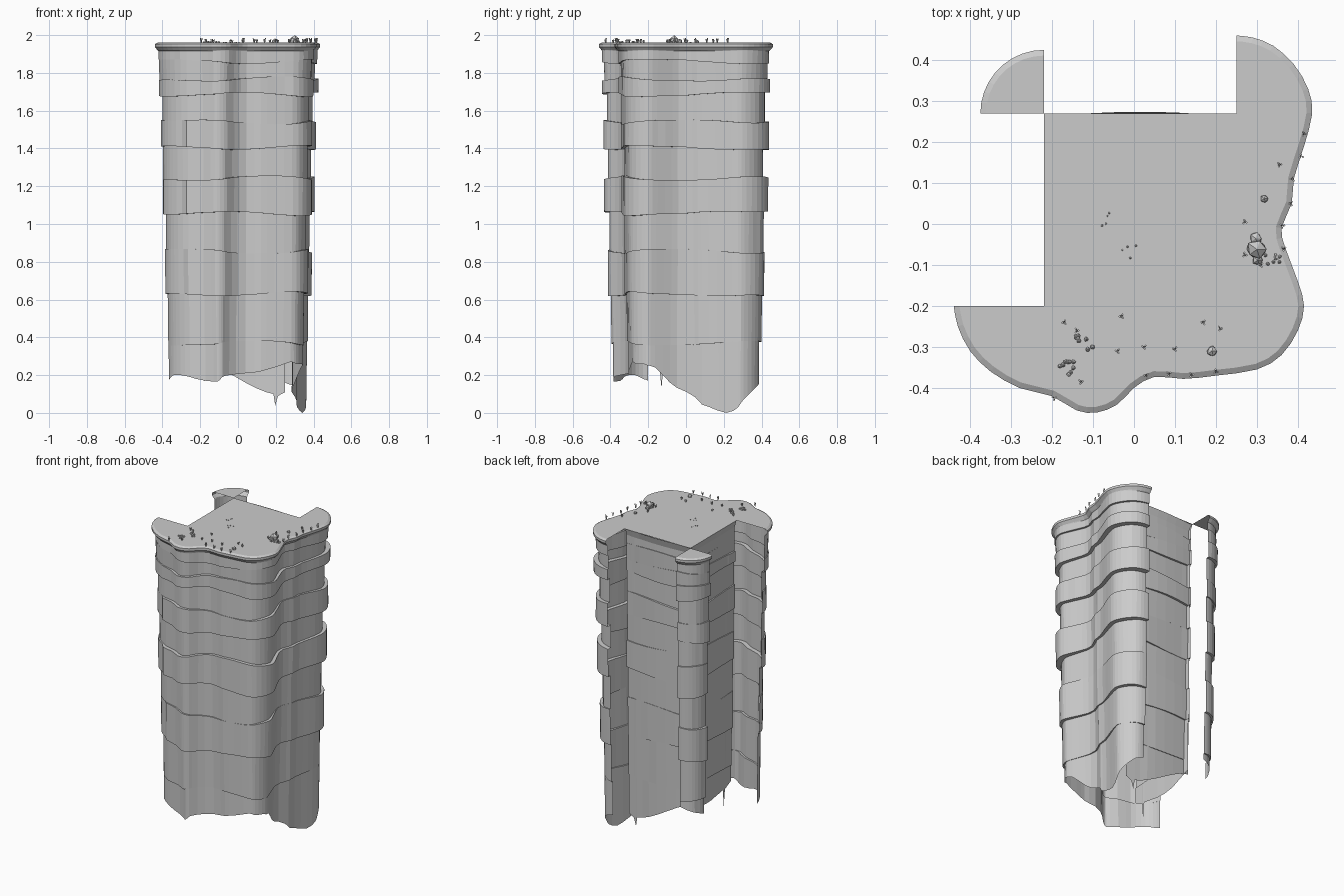
import bpy, bmesh, math, random
from mathutils import Vector

random.seed(4)
if "Cube" in bpy.data.objects:
    bpy.data.objects.remove(bpy.data.objects["Cube"])

stone = bpy.data.materials.new("grey_stone")
stone.use_nodes = True
GREY = (0.6, 0.6, 0.6, 1)
stone.diffuse_color = GREY
stone.node_tree.nodes["Principled BSDF"].inputs["Base Color"].default_value = GREY

TOP = 1.96


def finish(name, bm):
    mesh = bpy.data.meshes.new(name)
    bm.to_mesh(mesh)
    bm.free()
    mesh.materials.append(stone)
    obj = bpy.data.objects.new(name, mesh)
    bpy.context.collection.objects.link(obj)
    return obj


def smooth_path(path):
    """Insert a curved midpoint between neighbouring points."""
    pts = [Vector(p) for p in path]
    result = []
    for i in range(len(pts) - 1):
        before, after = pts[max(i - 1, 0)], pts[min(i + 2, len(pts) - 1)]
        result += [pts[i], (pts[i] + pts[i + 1]) * 0.5625 - (before + after) * 0.0625]
    return result + [pts[-1]]


def normals(path):
    result = []
    for i in range(len(path)):
        a, b = path[max(i - 1, 0)], path[min(i + 1, len(path) - 1)]
        result.append(Vector((b[1] - a[1], a[0] - b[0])).normalized())
    # The ends are cut straight along an axis
    for i in (0, -1):
        x, y = result[i]
        result[i] = Vector((math.copysign(1, x), 0) if abs(x) > abs(y) else (0, math.copysign(1, y)))
    return result


# Layer boundaries and how far each rock layer sticks out
LEVELS = [1.86, 1.77, 1.685, 1.54, 1.405, 1.245, 1.055, 0.855, 0.63, 0.37]
BULGE = [0, 0.006, 0.02, 0, 0.022, 0.002, 0.022, 0.002, 0.016, 0.004, 0]


def taper(z):
    return 0.02 + 0.052 * (1 - z / TOP) + 0.012 * min(1, (TOP - z) * 4)


def layered_wall(name, path, depth=1.0, lip=True):
    """Stacked strips of rock following a plan path; third value is the bottom edge."""
    norm, rings = normals(path), []
    if lip:
        for z, inset in ((TOP, 0.014), (1.952, 0), (1.937, 0), (1.92, 0.014)):
            rings.append([(z, inset)] * len(path))
    else:
        rings.append([(TOP, 0)] * len(path))
    count = len(LEVELS) + 1
    for k in range(count):
        phase = random.uniform(0, 6)
        cut = random.randrange(len(path))
        step = random.choice((-0.005, 0.004, 0.006))
        upper, lower = [], []
        for i, (x, y, low) in enumerate(path):
            def edge(j):
                return LEVELS[j] + 0.012 * math.sin(7 * x + 5 * y + j * 1.7)
            zt = edge(k - 1) if k else 1.915
            zb = edge(k) if k < count - 1 else low
            # Layers fade out and return along the wall; the left end is nearly plain
            fade = 0.8 + 0.3 * math.sin(9 * x - 6 * y + phase)
            if x < -0.3 and y < 0 and k > 2:
                fade = 0.3
            out = BULGE[k] * fade + 0.003 * math.sin(i * 0.4 + phase)
            out += step if i > cut else 0
            upper.append((zt, depth * (taper(zt) - out)))
            lower.append((zb, depth * (taper(zb) - out - 0.004)))
        rings += [upper, lower]
    bm = bmesh.new()
    grid = []
    for ring in rings:
        grid.append([bm.verts.new((p[0] - n.x * d, p[1] - n.y * d, z))
                     for p, n, (z, d) in zip(path, norm, ring)])
    for a, b in zip(grid, grid[1:]):
        for i in range(len(path) - 1):
            bm.faces.new((a[i], b[i], b[i + 1], a[i + 1]))
    return finish(name, bm)


def cap(name, path, corners):
    bm = bmesh.new()
    rim = [(p[0] - n.x * 0.014, p[1] - n.y * 0.014) for p, n in zip(path, normals(path))]
    bm.faces.new([bm.verts.new((x, y, TOP)) for x, y in rim + corners])
    bmesh.ops.triangulate(bm, faces=bm.faces[:])
    return finish(name, bm)


# Main cliff face: front, right side and far corner
cliff = smooth_path([
    (-.44, -.2, .17), (-.43, -.25, .18), (-.4, -.31, .2), (-.35, -.36, .2),
    (-.28, -.4, .19), (-.2, -.42, .17), (-.14, -.455, .165), (-.09, -.46, .17),
    (-.04, -.44, .19), (0, -.4, .2), (.05, -.373, .21), (.12, -.378, .22),
    (.2, -.37, .24), (.3, -.355, .27), (.36, -.32, .26), (.4, -.26, .26),
    (.415, -.2, .25), (.4, -.14, .24), (.37, -.06, .16), (.36, -.01, .11),
    (.385, .05, .06), (.39, .11, .03), (.415, .19, 0), (.435, .27, .03),
    (.425, .33, .07), (.39, .39, .11), (.34, .435, .14), (.29, .455, .15), (.25, .46, .16)])
layered_wall("cliff_face", cliff)
cap("cliff_top", cliff, [(.25, .27), (-.22, .27), (-.22, -.2)])

# Separate rounded corner column
column = []
for i in range(10):
    a = math.radians(90 + 10 * i)
    column.append((-.22 + .155 * math.cos(a), .27 + .155 * math.sin(a), .33 - .006 * i))
layered_wall("corner_column", column, depth=0.75)
cap("column_top", column, [(-.22, .27)])

# Inner walls behind and to the side, each with one hanging sliver
back_wall = [(x, .262 + .012 * math.sin((x + .22) * 6.7), low) for x, low in (
    (.25, .11), (.215, .09), (.2, .04), (.19, .1), (.15, .11), (.1, .13),
    (.04, .16), (-.03, .2), (-.1, .24), (-.16, .27), (-.22, .29))]
layered_wall("back_wall", back_wall, depth=0.5, lip=False)
side_wall = [(-.22, y, low) for y, low in (
    (.27, .29), (.2, .26), (.13, .23), (.06, .22), (0, .22), (-.06, .23),
    (-.12, .24), (-.13, .13), (-.14, .24), (-.2, .27))]
layered_wall("side_wall", side_wall, depth=0.5, lip=False)


# Boulders and pebbles scattered on the top
def stones(name, items):
    bm = bmesh.new()
    for x, y, r in items:
        made = bmesh.ops.create_icosphere(bm, subdivisions=1, radius=r)["verts"]
        for v in made:
            v.co *= random.uniform(0.85, 1.1)
            v.co += Vector((x, y, TOP + r * 0.4))
    return finish(name, bm)


stones("boulders", [(.3, -.062, .027), (.297, -.035, .016), (.302, -.088, .014),
                    (.318, .062, .01), (.19, -.31, .013)])
pebbles = []
for cx, cy, n, r in ((-.12, -.29, 9, .006), (-.16, -.35, 9, .006), (-.01, -.065, 4, .003),
                     (-.06, .01, 4, .003), (.34, -.09, 6, .005)):
    for _ in range(n):
        pebbles.append((cx + random.uniform(-.022, .022), cy + random.uniform(-.018, .018), r))
stones("pebbles", pebbles)


# Small sprouts along the rim and on the ground
def sprouts(name, spots, height):
    bm = bmesh.new()
    for x, y in spots:
        for k in range(3):
            a = k * 2.1 + x * 30
            h = height * random.uniform(0.6, 1)
            made = bmesh.ops.create_cone(bm, cap_ends=True, segments=4, radius1=.0015,
                                         radius2=.003, depth=h)["verts"]
            for v in made:
                lean = .002 + (v.co.z / h + 0.5) * 0.003
                v.co += Vector((x + math.cos(a) * lean, y + math.sin(a) * lean, TOP + h / 2))
    return finish(name, bm)


sprouts("rim_sprouts", [(.415, .22), (.408, .165), (.387, .11), (.383, .05), (.362, -.005),
                        (.365, -.06), (-.195, -.425), (.03, -.37), (.085, -.365),
                        (.14, -.368), (.2, -.36)], 0.026)
sprouts("ground_sprouts", [(.355, .145), (.27, .005), (.27, -.075), (.31, -.1), (.345, -.085),
                           (-.17, -.24), (-.14, -.26), (-.03, -.225), (-.04, -.31),
                           (.025, -.3), (.1, -.305), (.17, -.24), (.21, -.255),
                           (-.13, -.385)], 0.02)
